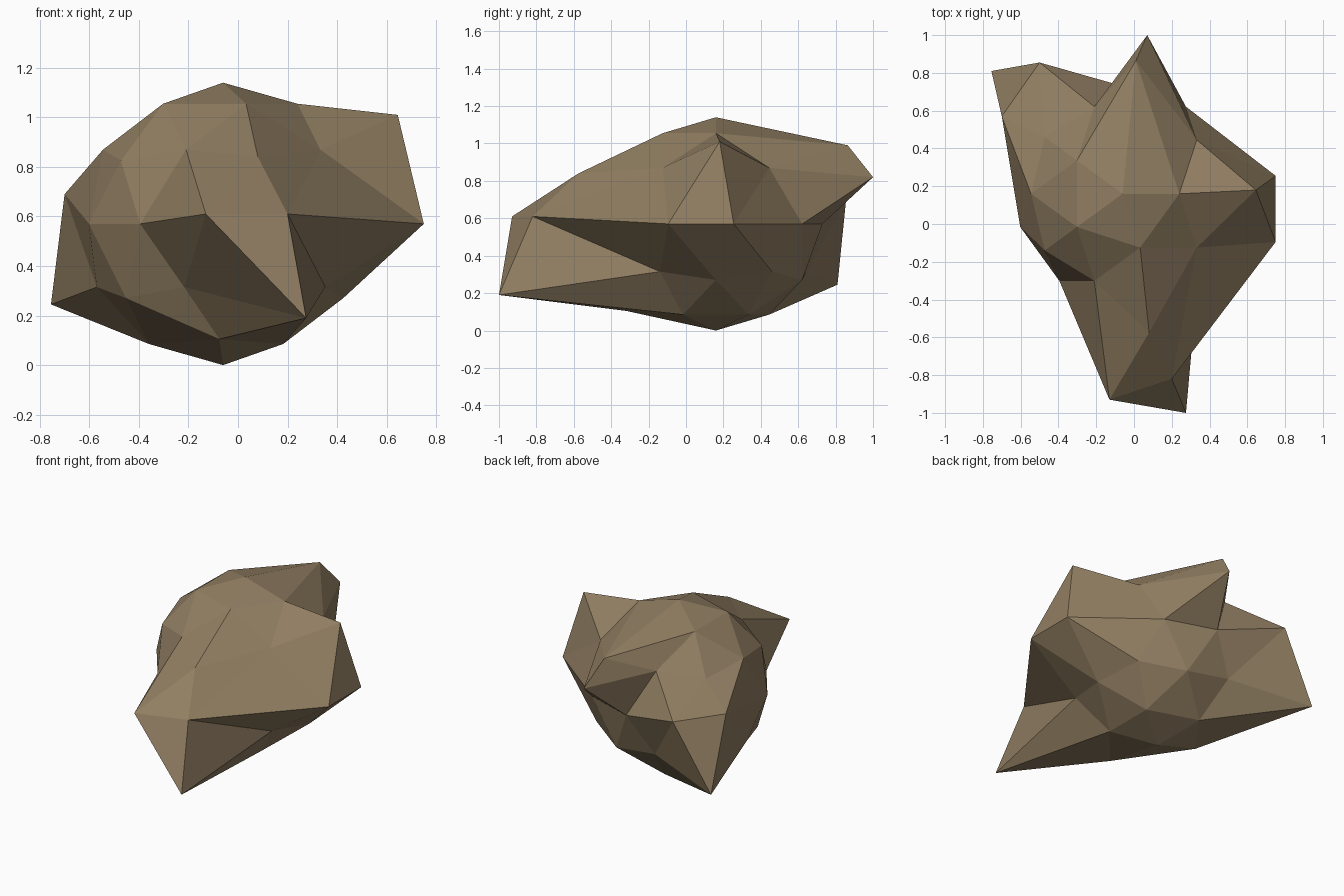
import bpy, bmesh, math
from mathutils import Vector

if "Cube" in bpy.data.objects:
    bpy.data.objects.remove(bpy.data.objects["Cube"])

CENTRE = Vector((-0.06, 0.16, 0.57))
R = 0.57

# Base boulder: a two-level icosphere
bm = bmesh.new()
bmesh.ops.create_icosphere(bm, subdivisions=2, radius=R)
bmesh.ops.translate(bm, verts=bm.verts, vec=CENTRE)
bm.verts.ensure_lookup_table()

# Bumps: (azimuth in degrees, unit height on the sphere) -> new position
pulls = [
    # front spur
    (270, 0.0, (-0.13, -0.93, 0.61)),
    (306, 0.0, (0.20, -0.82, 0.61)),
    (288, -0.526, (0.275, -1.0, 0.19)),
    (288, 0.447, (0.08, -0.575, 0.84)),
    (252, -0.851, (-0.075, -0.32, 0.105)),
    # back left lump
    (162, 0.0, (-0.70, 0.57, 0.69)),
    (126, 0.0, (-0.50, 0.855, 0.69)),
    (144, -0.526, (-0.755, 0.81, 0.245)),
    # back spike
    (72, 0.447, (0.07, 1.0, 0.82)),
    (72, 0.851, (0.01, 0.865, 0.99)),
    # right shoulder
    (0, 0.447, (0.645, 0.18, 1.01)),
    (18, 0.0, (0.75, 0.255, 0.57)),
    (342, 0.0, (0.75, -0.095, 0.57)),
]
start = {v: v.co.copy() for v in bm.verts}
for az, h, target in pulls:
    a, w = math.radians(az), math.sqrt(1 - h * h)
    p = CENTRE + R * Vector((w * math.cos(a), w * math.sin(a), h))
    min(start, key=lambda v: (start[v] - p).length).co = target

bmesh.ops.recalc_face_normals(bm, faces=bm.faces)
mesh = bpy.data.meshes.new("rock")
bm.to_mesh(mesh)
bm.free()

# Single brown stone colour, flat faces
mat = bpy.data.materials.new("brown stone")
mat.diffuse_color = (0.283, 0.209, 0.122, 1)
mat.use_nodes = True
mat.node_tree.nodes["Principled BSDF"].inputs["Base Color"].default_value = mat.diffuse_color
mesh.materials.append(mat)
rock = bpy.data.objects.new("rock", mesh)
bpy.context.collection.objects.link(rock)
